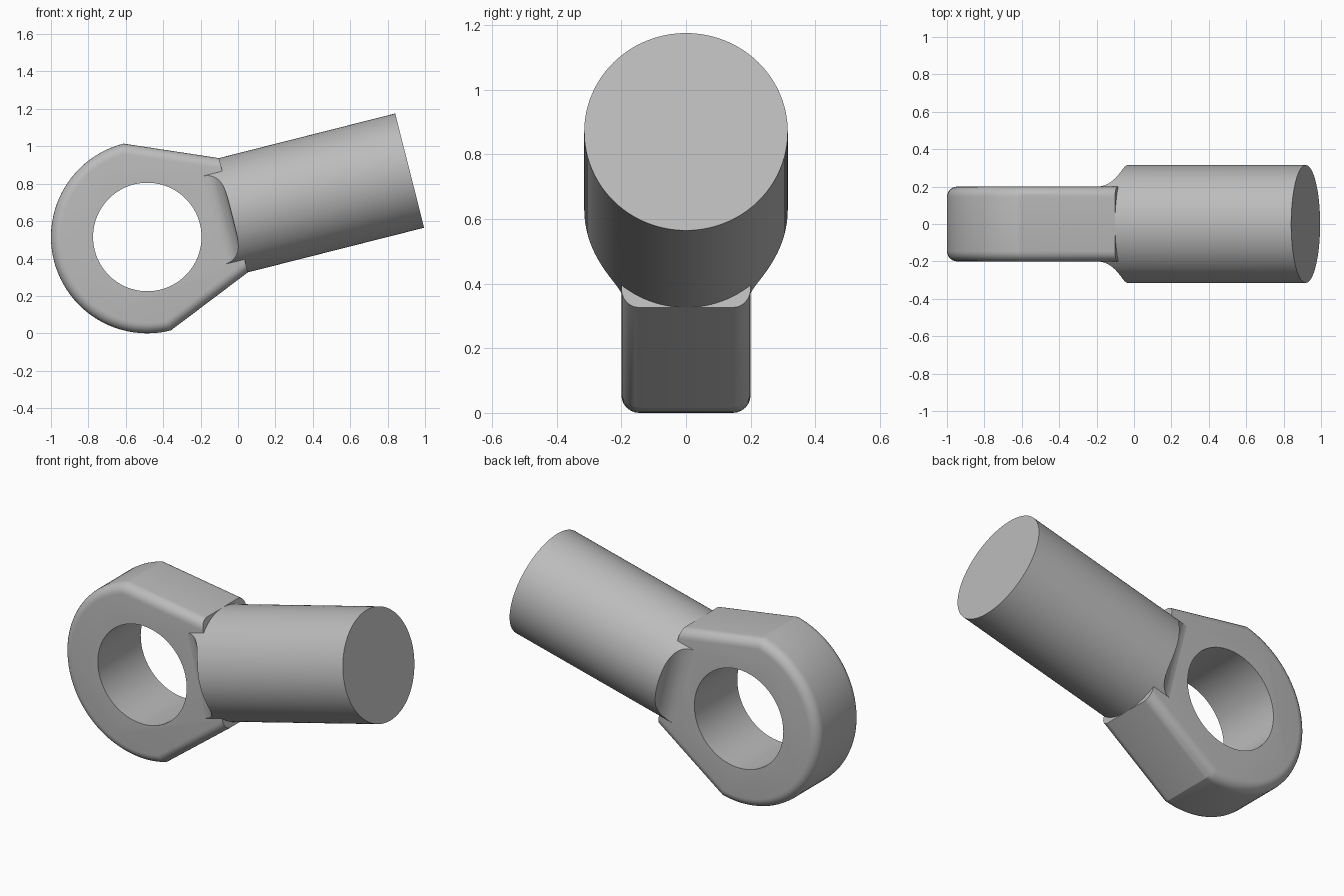
import bpy, bmesh
from math import cos, sin, pi, sqrt, radians
from mathutils import Matrix, Vector

cube = bpy.data.objects.get("Cube")
if cube:
    bpy.data.objects.remove(cube, do_unlink=True)

# Main sizes, measured from the eye centre along the shaft axis
EYE_R, HOLE_R, HALF_T = 0.515, 0.29, 0.2
SHAFT_R, NECK, END = 0.315, 0.475, 1.447
FILLET_R, FILLET_U = 0.108, 0.36
ROUND = 0.055

steel = bpy.data.materials.new("plain grey")
GREY = (0.5, 0.5, 0.5, 1)
steel.diffuse_color = GREY
steel.use_nodes = True
steel.node_tree.nodes["Principled BSDF"].inputs["Base Color"].default_value = GREY


def make_object(name, bm):
    bmesh.ops.recalc_face_normals(bm, faces=bm.faces)
    mesh = bpy.data.meshes.new(name)
    bm.to_mesh(mesh)
    bm.free()
    mesh.materials.append(steel)
    obj = bpy.data.objects.new(name, mesh)
    bpy.context.collection.objects.link(obj)
    return obj


def prism(points, depth):
    """Extrude a closed outline of 3D points by a vector."""
    bm = bmesh.new()
    face = bm.faces.new([bm.verts.new(p) for p in points])
    new = bmesh.ops.extrude_face_region(bm, geom=[face])["geom"]
    verts = [g for g in new if isinstance(g, bmesh.types.BMVert)]
    bmesh.ops.translate(bm, verts=verts, vec=Vector(depth))
    return bm


def cylinder(radius, start, end, axis, segments):
    bm = bmesh.new()
    mat = Matrix.Rotation(pi / 2, 4, axis)
    mat = Matrix.Translation(Vector(((start + end) / 2, 0, 0)) if axis == "Y" else Vector()) @ mat
    bmesh.ops.create_cone(bm, cap_ends=True, segments=segments, radius1=radius,
                          radius2=radius, depth=end - start, matrix=mat)
    return bm


def boolean(obj, cutter, operation):
    mod = obj.modifiers.new(operation.lower(), "BOOLEAN")
    mod.object, mod.operation, mod.solver = cutter, operation, "EXACT"
    bpy.context.view_layer.objects.active = obj
    bpy.ops.object.modifier_apply(modifier=mod.name)
    bpy.data.objects.remove(cutter, do_unlink=True)


# Eye plate: half circle closed by two flats that converge on the shaft
STEPS = 48
outline = [(-EYE_R * sin(pi * i / STEPS), -HALF_T, EYE_R * cos(pi * i / STEPS))
           for i in range(STEPS + 1)]
outline += [(NECK, -HALF_T, -SHAFT_R), (NECK, -HALF_T, SHAFT_R)]
bm = prism(outline, (0, 2 * HALF_T, 0))
rim = [e for e in bm.edges
       if abs(e.verts[0].co.y - e.verts[1].co.y) < 0.001
       and min(v.co.x for v in e.verts) < NECK - 0.01]
bmesh.ops.bevel(bm, geom=rim, offset=ROUND, offset_type="OFFSET", segments=6,
                profile=0.5, affect="EDGES", clamp_overlap=False)
eye = make_object("eye_plate", bm)
boolean(eye, make_object("hole_cutter", cylinder(HOLE_R, -0.5, 0.5, "X", 96)), "DIFFERENCE")

# Shaft, trimmed by a concave shoulder where it meets the plate
shaft = make_object("shaft", cylinder(SHAFT_R, FILLET_U - 0.02, END, "Y", 96))
half = [(FILLET_U - 0.04, HALF_T - 0.04), (FILLET_U, HALF_T - 0.001)]
for i in range(1, 13):
    a = pi / 2 * i / 12
    half.append((FILLET_U + FILLET_R * sin(a), HALF_T + FILLET_R * (1 - cos(a))))
half += [(FILLET_U + FILLET_R + 0.002, 0.5), (END + 0.2, 0.5)]
shoulder = [(u, y, -0.5) for u, y in half] + [(u, -y, -0.5) for u, y in reversed(half)]
boolean(shaft, make_object("shoulder_cutter", prism(shoulder, (0, 0, 1))), "INTERSECT")

# Smooth shading with crisp edges, then tilt the part into place
place = Matrix.Translation((-0.485, 0, EYE_R)) @ Matrix.Rotation(radians(-14.2), 4, "Y")
for obj in (eye, shaft):
    obj.data.transform(place)
    bpy.ops.object.select_all(action="DESELECT")
    obj.select_set(True)
    bpy.context.view_layer.objects.active = obj
    bpy.ops.object.shade_smooth_by_angle(angle=radians(20))
